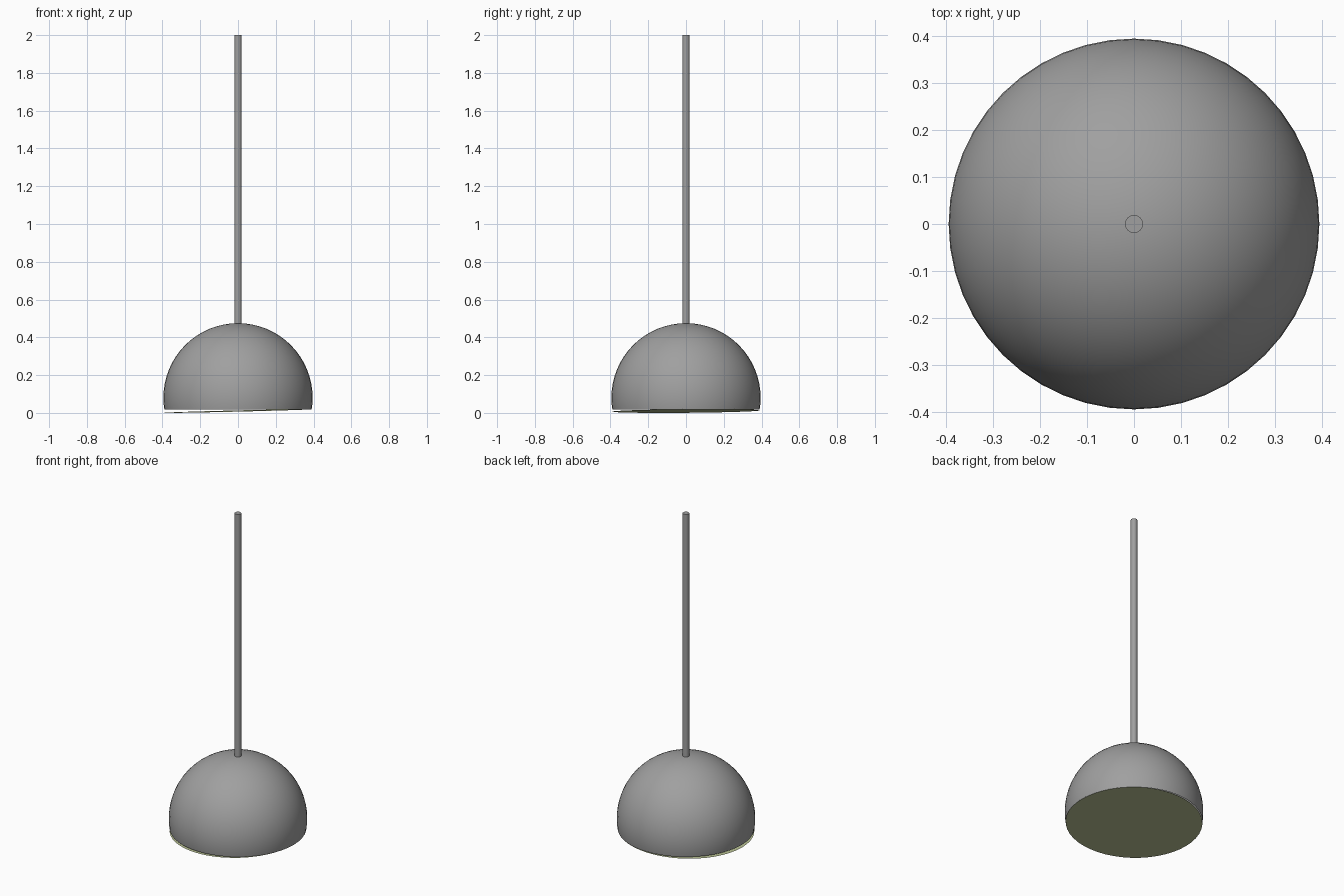
import bpy, bmesh, math
from mathutils import Vector, Matrix

cube = bpy.data.objects.get("Cube")
if cube:
    bpy.data.objects.remove(cube, do_unlink=True)


def material(name, rgb):
    m = bpy.data.materials.new(name)
    m.use_nodes = True
    m.diffuse_color = (*rgb, 1)
    m.node_tree.nodes["Principled BSDF"].inputs["Base Color"].default_value = (*rgb, 1)
    return m


def add_part(name, bm, mat, smooth=True):
    mesh = bpy.data.meshes.new(name)
    bm.to_mesh(mesh)
    bm.free()
    obj = bpy.data.objects.new(name, mesh)
    bpy.context.collection.objects.link(obj)
    mesh.materials.append(mat)
    if smooth:
        bpy.ops.object.select_all(action='DESELECT')
        obj.select_set(True)
        bpy.context.view_layer.objects.active = obj
        bpy.ops.object.shade_smooth_by_angle(angle=math.radians(40))
    return obj


grey = material("grey metal", (0.35, 0.35, 0.35))
cream = material("pale cream diffuser", (0.49, 0.54, 0.30))

RADIUS, CENTRE_Z, RIM_Z, TOP_Z = 0.395, 0.08, 0.018, 2.0

# Shade: a sphere cut open just below its equator
bm = bmesh.new()
bmesh.ops.create_uvsphere(bm, u_segments=48, v_segments=32, radius=RADIUS,
                          matrix=Matrix.Translation((0, 0, CENTRE_Z)))
bmesh.ops.bisect_plane(bm, geom=bm.verts[:] + bm.edges[:] + bm.faces[:],
                       plane_co=(0, 0, RIM_Z), plane_no=(0, 0, 1), clear_inner=True)
add_part("lamp_shade", bm, grey)

# Stem: a long thin rod hanging the shade
bottom = CENTRE_Z + RADIUS - 0.02
bm = bmesh.new()
bmesh.ops.create_cone(bm, cap_ends=True, segments=32, radius1=0.019, radius2=0.019,
                      depth=TOP_Z - bottom,
                      matrix=Matrix.Translation((0, 0, (TOP_Z + bottom) / 2)))
add_part("stem", bm, grey)

# Diffuser: a thin disc closing the shade, tipped slightly to one side
DISC_R, DROP = 0.39, 0.01
low = Vector((-1, -0.35, 0)).normalized()
bm = bmesh.new()
bmesh.ops.create_circle(bm, cap_ends=True, segments=48, radius=DISC_R)
for v in bm.verts:
    v.co.z = DROP - DROP * v.co.dot(low) / DISC_R
bmesh.ops.reverse_faces(bm, faces=bm.faces[:])
add_part("diffuser", bm, cream, smooth=False)
